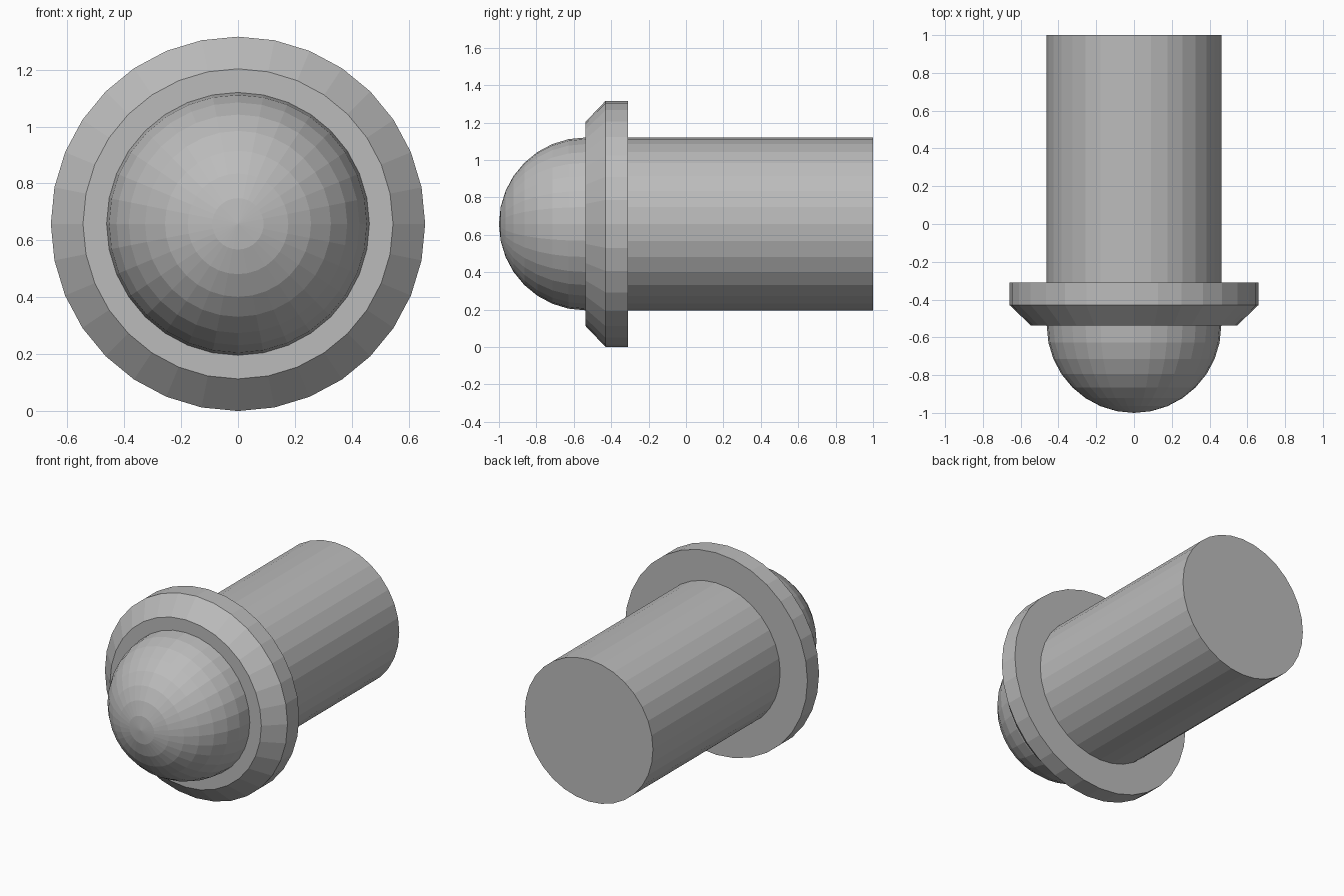
import bpy
from math import sin, cos, pi

cube = bpy.data.objects.get("Cube")
if cube:
    bpy.data.objects.remove(cube)

SIDES = 32
AXIS_Z = 0.658
RADIUS = 0.462
FRONT = -0.538

grey = bpy.data.materials.new("plain_grey")
grey.use_nodes = True
colour = (0.5, 0.5, 0.5, 1)
grey.diffuse_color = colour
grey.node_tree.nodes["Principled BSDF"].inputs["Base Color"].default_value = colour


def turned(name, profile):
    """Closed solid turned about the y axis from (y, radius) points, front to back."""
    verts, faces = [], []
    for y, r in profile:
        for i in range(SIDES):
            a = 2 * pi * i / SIDES
            verts.append((r * sin(a), y, AXIS_Z + r * cos(a)))
    for k in range(len(profile) - 1):
        for i in range(SIDES):
            j = (i + 1) % SIDES
            a, b = k * SIDES, (k + 1) * SIDES
            faces.append((a + i, b + i, b + j, a + j))
    # flat end caps
    faces.append(tuple(range(SIDES)))
    last = (len(profile) - 1) * SIDES
    faces.append(tuple(reversed(range(last, last + SIDES))))
    mesh = bpy.data.meshes.new(name)
    mesh.from_pydata(verts, [], faces)
    mesh.materials.append(grey)
    obj = bpy.data.objects.new(name, mesh)
    bpy.context.collection.objects.link(obj)
    return obj


# Straight shaft behind the collar
turned("shaft", [(FRONT, RADIUS), (1, RADIUS)])

# Collar with a chamfered front edge
turned("collar", [(FRONT, 0.545), (-0.43, 0.658), (-0.31, 0.658)])

# Rounded nose, its lower half buried in the shaft
bpy.ops.mesh.primitive_uv_sphere_add(
    segments=SIDES, ring_count=16, radius=RADIUS,
    location=(0, FRONT, AXIS_Z), rotation=(pi / 2, 0, 0))
nose = bpy.context.object
nose.name = "nose"
nose.data.materials.append(grey)
